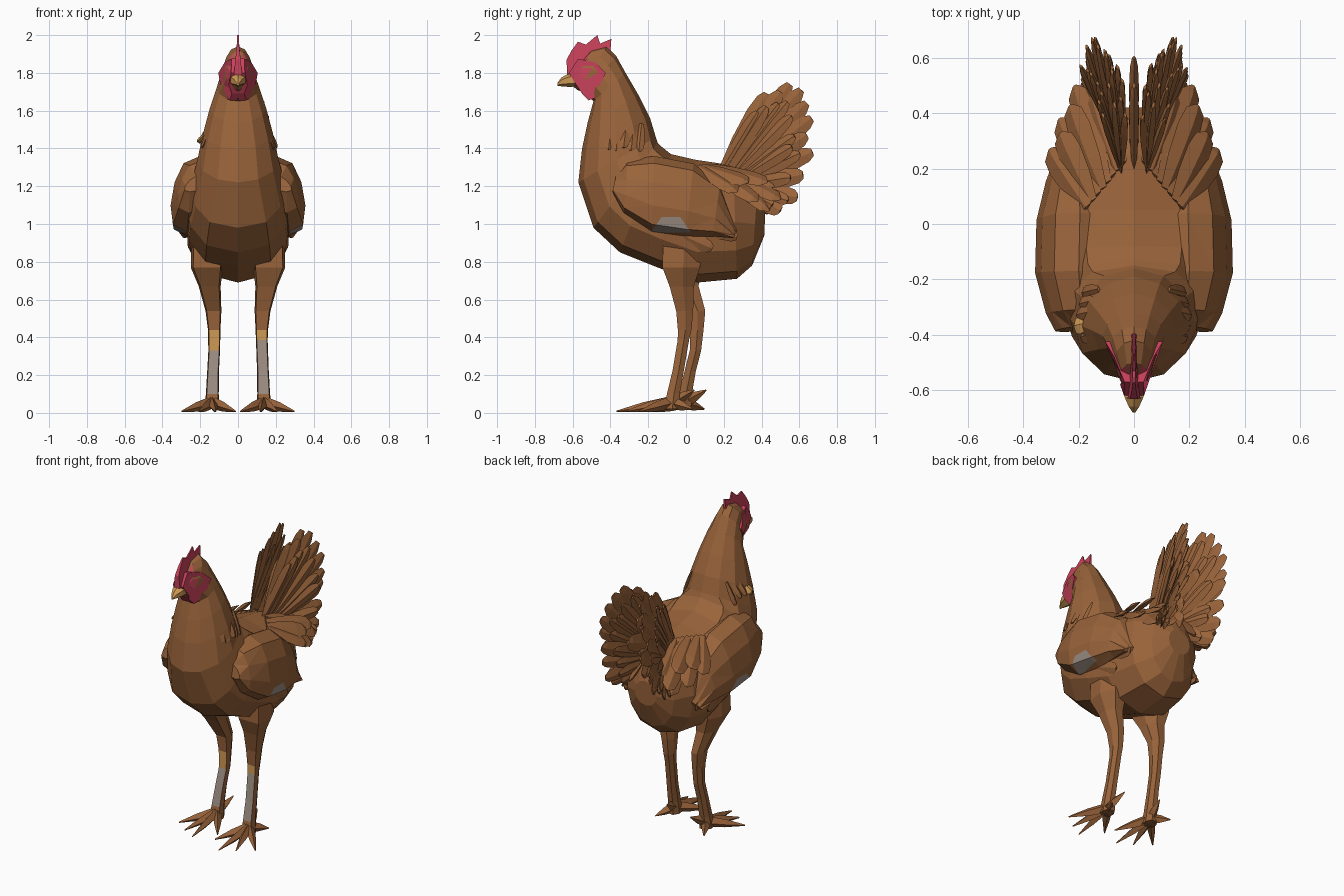
import bpy, bmesh, math, random
from mathutils import Vector as V

if "Cube" in bpy.data.objects:
    bpy.data.objects.remove(bpy.data.objects["Cube"])

random.seed(4)


def material(name, rgb):
    m = bpy.data.materials.new(name)
    m.diffuse_color = (*rgb, 1)
    m.use_nodes = True
    m.node_tree.nodes["Principled BSDF"].inputs["Base Color"].default_value = m.diffuse_color
    return m


MATS = [material("feather brown", (0.32, 0.126, 0.043)),
        material("comb red", (0.58, 0.055, 0.105)),
        material("beak yellow", (0.62, 0.32, 0.09)),
        material("pale grey", (0.32, 0.26, 0.22))]
BROWN, RED, YELLOW, GREY = range(4)


def finish(name, bm):
    bmesh.ops.recalc_face_normals(bm, faces=bm.faces)
    me = bpy.data.meshes.new(name)
    bm.to_mesh(me)
    bm.free()
    for m in MATS:
        me.materials.append(m)
    ob = bpy.data.objects.new(name, me)
    bpy.context.collection.objects.link(ob)
    return ob


def loft(bm, rings, mat=BROWN):
    vs = [[bm.verts.new(p) for p in r] for r in rings]
    n = len(vs[0])
    faces = [bm.faces.new((a[i], a[(i + 1) % n], b[(i + 1) % n], b[i]))
             for a, b in zip(vs, vs[1:]) for i in range(n)]
    faces += [bm.faces.new(vs[0]), bm.faces.new(vs[-1])]
    for f in faces:
        f.material_index = mat


def section(back, front, w, cx=0, lean=0, n=12, s=1, power=1):
    """Oval ring spanning two side-view points; a low power gives fuller sides."""
    pts = []
    for k in range(n):
        a = math.tau * k / n
        c, sn = math.cos(a), math.sin(a)
        sn = math.copysign(abs(sn) ** power, sn) if abs(sn) > 1e-6 else 0
        y, z = [(p + q) / 2 + (p - q) / 2 * c for p, q in zip(back, front)]
        pts.append(V((s * (cx + w * sn - lean * c), y, z)))
    return pts


BLADE = [(0, .45), (.35, .85), (.72, 1), (.92, .8), (1, .4)]


def feather(bm, a, b, w, facing, thick=.012, mat=BROWN, profile=BLADE):
    """Flat ridged blade from a to b."""
    a, b = V(a), V(b)
    d = (b - a).normalized()
    side = d.cross(V(facing)).normalized()
    up = side.cross(d)
    rings = []
    for t, k in profile:
        p = a.lerp(b, t)
        ring = [p + side * w * k, p + up * thick * k, p - side * w * k, p - up * thick * k]
        rings.append([V((q.x, q.y, max(q.z, 0))) for q in ring])
    loft(bm, rings, mat)


def plate(bm, outline, x_in, x_out, mat):
    """Solid plate from a side-view outline with x given by functions."""
    loft(bm, [[V((f(y, z), y, z)) for y, z in outline] for f in (x_in, x_out)], mat)


# body, neck and head, with red skin on the face
bm = bmesh.new()
BODY = [((.42, 1.10), (.415, .94), .08), ((.38, 1.22), (.35, .78), .17),
        ((.25, 1.31), (.27, .71), .24), ((.05, 1.34), (.06, .69), .28),
        ((-.08, 1.37), (-.15, .77), .29), ((-.13, 1.41), (-.35, .85), .28),
        ((-.15, 1.43), (-.49, .98), .25), ((-.16, 1.46), (-.57, 1.22), .215),
        ((-.19, 1.56), (-.55, 1.40), .185), ((-.25, 1.68), (-.52, 1.54), .15),
        ((-.32, 1.80), (-.49, 1.65), .112), ((-.37, 1.89), (-.53, 1.69), .088),
        ((-.42, 1.94), (-.575, 1.71), .072), ((-.50, 1.92), (-.60, 1.73), .052),
        ((-.59, 1.82), (-.62, 1.735), .03)]
loft(bm, [section(*r, power=.75 if 1 < i < 7 else 1) for i, r in enumerate(BODY)])
for f in bm.faces:
    c = f.calc_center_median()
    if c.y < -.515 and 1.73 < c.z < 1.865:
        f.material_index = RED
finish("body", bm)

# beak
bm = bmesh.new()
loft(bm, [section((-.57, 1.805), (-.56, 1.728), .052, n=6),
          section((-.625, 1.795), (-.62, 1.726), .04, n=6),
          section((-.66, 1.775), (-.655, 1.728), .022, n=6),
          section((-.68, 1.748), (-.68, 1.732), .006, n=6)], YELLOW)
finish("beak", bm)

# comb with points along the top
bm = bmesh.new()
COMB = [(-.63, 1.79), (-.632, 1.87), (-.605, 1.92), (-.572, 1.965), (-.53, 1.95), (-.47, 2.0),
        (-.455, 1.955), (-.395, 1.98), (-.40, 1.915), (-.50, 1.88), (-.58, 1.81)]
thin = lambda y, z: .004 + max(0, 1.96 - z) * .11
plate(bm, COMB, lambda y, z: -thin(y, z), thin, RED)
finish("comb", bm)

# red cheeks and wattles
CHEEK = [(-.62, 1.80), (-.57, 1.875), (-.48, 1.855), (-.425, 1.80), (-.455, 1.74),
         (-.475, 1.67), (-.515, 1.655), (-.55, 1.69), (-.58, 1.735)]
for s, tag in ((1, "right"), (-1, "left")):
    bm = bmesh.new()
    out = lambda y, z: s * (.036 + .35 * (y + .62) - (.028 if z < 1.7 else 0)
                            - max(0, z - 1.8) * .25)
    plate(bm, CHEEK, lambda y, z: out(y, z) - s * .04, out, RED)
    finish(tag + "_cheek_and_wattle", bm)

# wings, with a pale patch cut into the outer side
WING = [((-.37, 1.26), (-.39, 1.17), .05, .22), ((-.31, 1.335), (-.33, 1.06), .085, .225),
        ((-.17, 1.36), (-.18, .96), .115, .235), ((.04, 1.32), (0, .935), .115, .23),
        ((.18, 1.21), (.14, .935), .075, .235), ((.27, .97), (.25, .925), .02, .25)]
for s, tag in ((1, "right"), (-1, "left")):
    bm = bmesh.new()
    loft(bm, [section(*r, lean=.035, n=10, s=s, power=.65) for r in WING])
    bmesh.ops.triangulate(bm, faces=bm.faces)
    cuts = [((0, -.155, 1), (0, 1, -.7)), ((0, -.005, 1), (0, 1, .7)),
            ((0, 0, 1.037), (0, 0, 1)), ((0, 0, .955), (0, 0, 1))]
    for co, no in cuts:
        bmesh.ops.bisect_plane(bm, geom=bm.verts[:] + bm.edges[:] + bm.faces[:],
                               plane_co=co, plane_no=no)
    for f in bm.faces:
        c = f.calc_center_median()
        if .955 < c.z < 1.037 and abs(c.y + .08) < .075 + .7 * (1 - c.z) and c.x * s > .27:
            f.material_index = GREY
    # flight feathers under the wing edge
    for a, b in (((.0, 1.02), (.27, .93)), ((-.08, .97), (.14, .87))):
        feather(bm, (s * .26, *a), (s * .255, *b), .04, (s, 0, -.2))
    finish(tag + "_wing", bm)

# neck hackles, one of them pale yellow on the left
bm = bmesh.new()
for s in (1, -1):
    for i in range(5):
        y = -.41 + .04 * i
        z = 1.38 + random.uniform(0, .06)
        bulge = .025 * abs(y + .34) / .1
        pale = s < 0 and i == 1
        lift = .014 if pale else 0
        feather(bm, (s * (.15 + lift - bulge), y + .015, 1.53 - 3 * lift),
                (s * (.208 + lift - bulge), y, z), .026 + lift / 2, (s, 0, .3),
                mat=YELLOW if pale else BROWN)
finish("neck_hackles", bm)

# tail fans: side-view tips with their sideways spread
TIPS = [(.43, 1.69, .07), (.50, 1.70, .09), (.55, 1.74, .08), (.61, 1.71, .10), (.64, 1.64, .13),
        (.665, 1.56, .15), (.64, 1.47, .17), (.67, 1.38, .14), (.62, 1.26, .17), (.59, 1.14, .17),
        (.50, 1.07, .19)]
for s, tag in ((1, "right"), (-1, "left")):
    bm = bmesh.new()
    for i, (y, z, x) in enumerate(TIPS):
        base = V((s * .05, .2 + .012 * i, 1.30 - .012 * i))
        tip = V((s * x, y, z))
        feather(bm, base, tip, .05, (s, -.2, .1), .014)
        # shorter covering layer outside and inside the fan
        for k, dx in ((.78, .045), (.85, -.035)):
            q = base.lerp(tip, k + random.uniform(-.06, .06))
            q += V((s * dx, 0, random.uniform(-.03, .03)))
            feather(bm, base, q, .04, (s, -.3, .2), .014)
    finish(tag + "_tail_fan", bm)

# central tail feathers
bm = bmesh.new()
for y, z in ((.60, 1.42), (.50, 1.53), (.46, 1.27), (.45, 1.15)):
    feather(bm, (0, .2, 1.28), (0, y, z), .06, (1, 0, 0), .018)
finish("central_tail_feathers", bm)

# saddle feathers draped over the rump
DRAPE = [(.305, .27, 1.17), (.265, .33, 1.22), (.27, .38, 1.12), (.23, .43, 1.22),
         (.215, .50, 1.13), (.20, .44, 1.07), (.15, .47, 1.2), (.09, .46, 1.09)]
bm = bmesh.new()
for s in (1, -1):
    for i, (x, y, z) in enumerate(DRAPE):
        base = (s * (.17 - .018 * i), .06 + .022 * i, 1.305)
        feather(bm, base, (s * x, y, z), .055, (s * .7, .2, .7), .016,
                profile=BLADE[:-1] + [(1, .15)])
finish("saddle_feathers", bm)

# legs: x, y, z, radius across, radius along
LEG = [(.16, -.02, .94, .085, .10), (.165, -.025, .77, .085, .10), (.15, -.01, .67, .058, .064),
       (.13, .025, .54, .042, .045), (.126, .025, .44, .033, .036), (.126, .018, .35, .031, .03),
       (.132, -.01, .22, .031, .03), (.136, -.035, .10, .034, .034), (.138, -.045, .02, .04, .04)]
RING = [(-.85, -1), (.85, -1), (1, .1), (.5, 1), (-.5, 1), (-1, .1)]
TOE = [(0, 1), (.5, .75), (1, .12)]
for s, tag, split in ((1, "right", .385), (-1, "left", .33)):
    step = -.032 * s
    bm = bmesh.new()
    rings = []
    for x, y, z, rx, ry in LEG:
        z = split if z == .35 else z
        dy = step if z < .6 else step * .4 if z < .7 else 0
        rings.append([V((s * (x + rx * a), y + ry * b + dy, z)) for a, b in RING])
    loft(bm, rings)
    bmesh.ops.recalc_face_normals(bm, faces=bm.faces)
    # bare scales on the front of the shank
    for f in bm.faces:
        z = f.calc_center_median().z
        if f.normal.y < -.8 and .1 < z < .44:
            f.material_index = YELLOW if z > split else GREY
    finish(tag + "_leg", bm)

    # three spread front toes and a raised hind toe
    bm = bmesh.new()
    ankle = V((s * .138, step - .045, .055))
    for dx, dy, z in ((.16, -.17, .008), (.07, -.24, .008), (-.02, -.29, .008),
                      (-.125, -.18, .008), (-.03, .12, .12), (.06, .11, .02)):
        tip = V((ankle.x + s * dx, ankle.y + dy, z))
        feather(bm, ankle, tip, .028, (0, 0, 1), .034, profile=TOE)
    finish(tag + "_foot", bm)
